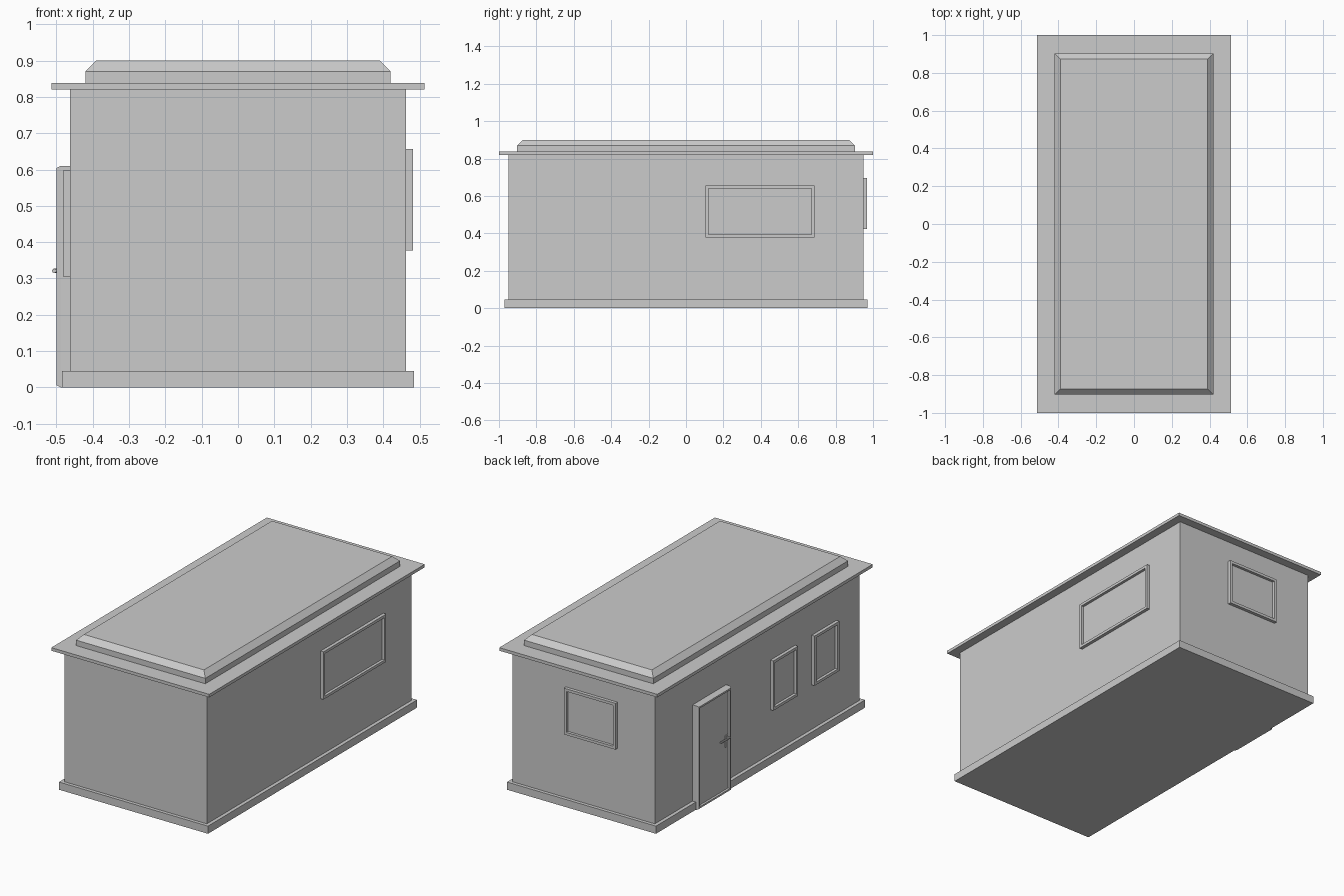
import bpy, bmesh
from mathutils import Vector

if "Cube" in bpy.data.objects:
    bpy.data.objects.remove(bpy.data.objects["Cube"])


def finish(name, bm):
    bmesh.ops.recalc_face_normals(bm, faces=bm.faces)
    mesh = bpy.data.meshes.new(name)
    bm.to_mesh(mesh)
    bm.free()
    obj = bpy.data.objects.new(name, mesh)
    bpy.context.collection.objects.link(obj)
    return obj


def skin(name, loops, cap_back=True):
    """Join successive four-point loops into a surface and cap the ends."""
    bm = bmesh.new()
    rings = [[bm.verts.new(p) for p in loop] for loop in loops]
    for a, b in zip(rings, rings[1:]):
        for i in range(4):
            j = (i + 1) % 4
            bm.faces.new((a[i], a[j], b[j], b[i]))
    bm.faces.new(rings[-1])
    if cap_back:
        bm.faces.new(rings[0][::-1])
    return finish(name, bm)


def slab(name, levels):
    """Stacked rectangles, each given as half width, half length, height."""
    return skin(name, [[(-x, -y, z), (x, -y, z), (x, y, z), (-x, y, z)]
                       for x, y, z in levels])


def box(name, x0, x1, y0, y1, z0, z1):
    return skin(name, [[(x0, y0, z), (x1, y0, z), (x1, y1, z), (x0, y1, z)]
                       for z in (z0, z1)])


def framed_panel(name, normal, wall, a0, a1, z0, z1, profile):
    """Frame plus recessed pane; profile lists (inset, distance off the wall)."""
    n = Vector(normal)
    along = Vector((abs(n.y), abs(n.x), 0))
    up = Vector((0, 0, 1))
    loops = []
    for inset, depth in profile:
        corners = ((a0 + inset, z0 + inset), (a1 - inset, z0 + inset),
                   (a1 - inset, z1 - inset), (a0 + inset, z1 - inset))
        loops.append([along * a + up * z + n * (wall + depth) for a, z in corners])
    return skin(name, loops)


def rod(name, start, end, radius):
    a, b = Vector(start), Vector(end)
    bpy.ops.mesh.primitive_cylinder_add(vertices=10, radius=radius,
                                        depth=(b - a).length, location=(a + b) / 2)
    obj = bpy.context.object
    obj.name = name
    obj.rotation_euler = (b - a).to_track_quat('Z', 'Y').to_euler()
    bpy.ops.object.shade_smooth_by_angle()
    return obj


HX, HY = 0.463, 0.95

# Base, walls and roof
slab("base_plinth", [(0.484, 0.97, 0), (0.484, 0.97, 0.045)])
slab("walls", [(HX, HY, 0.04), (HX, HY, 0.825)])
slab("roof_overhang", [(0.513, 1, 0.82), (0.513, 1, 0.838)])
slab("roof_cap", [(0.42, 0.903, 0.835), (0.42, 0.903, 0.87), (0.39, 0.873, 0.9)])

# Windows
window = [(0, -0.005), (0, 0.019), (0.016, 0.019), (0.016, 0.003)]
framed_panel("right_window", (1, 0, 0), HX, 0.105, 0.687, 0.377, 0.657, window)
framed_panel("back_window", (0, 1, 0), HY, -0.22, 0.115, 0.423, 0.695, window)
for i, (y0, y1) in enumerate(((-0.352, -0.122), (-0.735, -0.505))):
    framed_panel(f"left_window_{i + 1}", (-1, 0, 0), HX, y0, y1, 0.305, 0.597, window)

# Door with chamfered frame
framed_panel("door", (-1, 0, 0), HX, 0.29, 0.60, 0, 0.61,
             [(0, -0.005), (0, 0.025), (0.006, 0.037), (0.016, 0.037), (0.016, 0.024)])

# Door handle: backplate, stem and lever
box("handle_plate", -0.491, -0.484, 0.312, 0.332, 0.265, 0.335)
rod("handle_stem", (-0.486, 0.322, 0.321), (-0.508, 0.322, 0.321), 0.006)
rod("handle_lever", (-0.506, 0.314, 0.321), (-0.506, 0.40, 0.321), 0.006)
